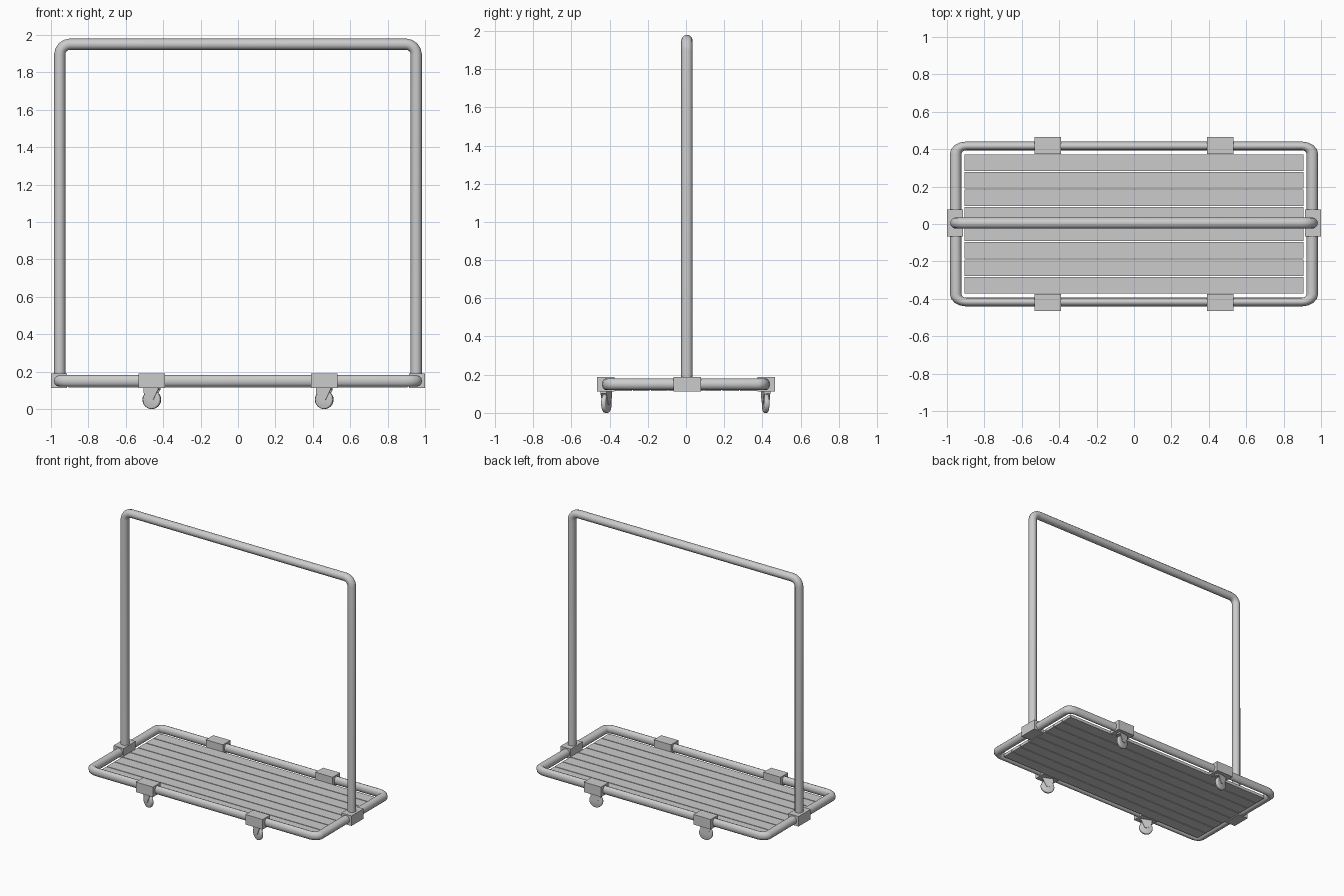
import bpy, bmesh, math
from mathutils import Vector, Matrix

if "Cube" in bpy.data.objects:
    bpy.data.objects.remove(bpy.data.objects["Cube"])


def add_mesh(name, bm):
    bmesh.ops.recalc_face_normals(bm, faces=bm.faces)
    me = bpy.data.meshes.new(name)
    bm.to_mesh(me)
    bm.free()
    ob = bpy.data.objects.new(name, me)
    bpy.context.collection.objects.link(ob)
    return ob


def box(name, centre, size):
    bm = bmesh.new()
    bmesh.ops.create_cube(bm, size=1)
    bmesh.ops.scale(bm, vec=size, verts=bm.verts)
    bmesh.ops.translate(bm, vec=centre, verts=bm.verts)
    return add_mesh(name, bm)


def rounded(corners, closed, bend=0.055, steps=4):
    """Polyline with each right-angle corner replaced by an arc."""
    pts, n = [], len(corners)
    for i, c in enumerate(corners):
        c = Vector(c)
        if not closed and i in (0, n - 1):
            pts.append(c)
            continue
        a = (Vector(corners[i - 1]) - c).normalized() * bend
        b = (Vector(corners[(i + 1) % n]) - c).normalized() * bend
        for k in range(steps + 1):
            t = k / steps * math.pi / 2
            pts.append(c + a * (1 - math.sin(t)) + b * (1 - math.cos(t)))
    return pts


def tube(name, corners, radius, closed):
    pts = rounded(corners, closed)
    cu = bpy.data.curves.new(name, 'CURVE')
    cu.dimensions = '3D'
    cu.bevel_depth = radius
    cu.bevel_resolution = 4
    cu.use_fill_caps = True
    sp = cu.splines.new('POLY')
    sp.points.add(len(pts) - 1)
    for p, q in zip(sp.points, pts):
        p.co = (*q, 1)
    sp.use_cyclic_u = closed
    sp.use_smooth = True
    ob = bpy.data.objects.new(name, cu)
    bpy.context.collection.objects.link(ob)
    return ob


def prism(bm, profile, y0, y1):
    """Extrude an xz profile between two y values."""
    lo = [bm.verts.new((x, y0, z)) for x, z in profile]
    hi = [bm.verts.new((x, y1, z)) for x, z in profile]
    bm.faces.new(lo)
    bm.faces.new(hi[::-1])
    for i in range(len(lo)):
        j = (i + 1) % len(lo)
        bm.faces.new((lo[i], hi[i], hi[j], lo[j]))


X = 0.953

# Base tube loop, flattened in y
squash, ry = 0.75, 0.417
base = tube("base_frame", [(sx * X, sy * ry / squash, 0.15) for sx, sy in
                           ((-1, -1), (1, -1), (1, 1), (-1, 1))], 0.031, True)
base.scale.y = squash

# Upright hanging rail
tube("hanging_rail", [(-X, 0.005, 0.13), (-X, 0.005, 1.95),
                      (X, 0.005, 1.95), (X, 0.005, 0.13)], 0.03, False)

# Deck planks
for i in range(8):
    box(f"plank_{i + 1}", (0, (i - 3.5) * 0.0937, 0.125), (1.815, 0.088, 0.022))

# Brackets at the uprights
for sx, side in ((-1, "left"), (1, "right")):
    box(f"upright_bracket_{side}", (sx * 0.957, 0.006, 0.151), (0.086, 0.145, 0.076))


# Swivel casters with their mounting brackets
def caster(name, x, y, turn):
    place = Matrix.Translation((x, y, 0)) @ Matrix.Rotation(turn, 4, 'Z')
    bm = bmesh.new()
    bmesh.ops.create_cone(bm, cap_ends=True, segments=24, radius1=0.05, radius2=0.05,
                          depth=0.024, matrix=Matrix.Translation((0, 0, 0.05))
                          @ Matrix.Rotation(math.pi / 2, 4, 'X'))
    rims = [e for e in bm.edges if len(e.link_faces) == 2
            and any(len(f.verts) > 4 for f in e.link_faces)]
    bmesh.ops.bevel(bm, geom=rims, offset=0.006, segments=2, affect='EDGES', profile=0.5)
    wheel = add_mesh(name + "_wheel", bm)
    bm = bmesh.new()
    cheek = [(-0.04, 0.116), (0.042, 0.116), (0.04, 0.1), (0.012, 0.045),
             (-0.012, 0.045), (-0.04, 0.085)]
    for s in (-1, 1):
        prism(bm, cheek, s * 0.013, s * 0.017)
    prism(bm, [(-0.04, 0.102), (0.042, 0.102), (0.042, 0.118), (-0.04, 0.118)],
          -0.017, 0.017)
    fork = add_mesh(name + "_fork", bm)
    for ob in (wheel, fork):
        ob.data.transform(place)
    bpy.ops.object.select_all(action='DESELECT')
    wheel.select_set(True)
    bpy.context.view_layer.objects.active = wheel
    bpy.ops.object.shade_smooth_by_angle(angle=math.radians(50))


for sx, side in ((-1, "left"), (1, "right")):
    for sy, end in ((-1, "front"), (1, "back")):
        box(f"caster_bracket_{end}_{side}", (sx * 0.461, sy * 0.42, 0.151),
            (0.144, 0.09, 0.076))
        caster(f"caster_{end}_{side}", sx * 0.461, sy * 0.417,
               math.radians(-22 if sy < 0 else 11))
